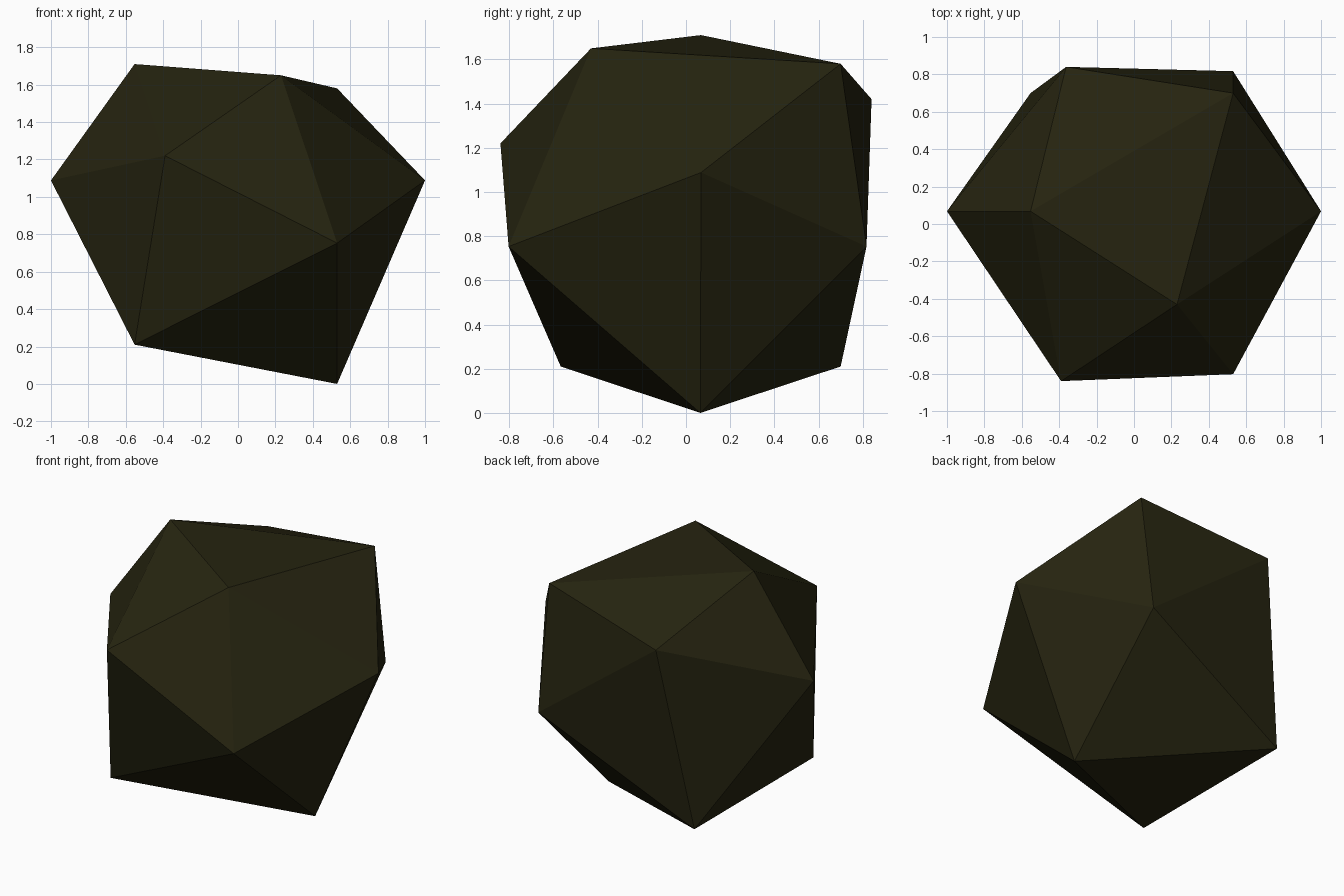
import bpy, bmesh

if "Cube" in bpy.data.objects:
    bpy.data.objects.remove(bpy.data.objects["Cube"])

# Faceted rock: a distorted icosahedron lying on its x axis,
# made of two tips and two staggered five-point rings.
left_tip, right_tip = (-1.0, 0.068, 1.088), (1.0, 0.068, 1.088)
left_ring = [(-0.553, 0.068, 1.71), (-0.39, -0.84, 1.22), (-0.553, -0.567, 0.21),
             (-0.553, 0.70, 0.21), (-0.363, 0.84, 1.42)]
right_ring = [(0.23, -0.43, 1.65), (0.53, -0.803, 0.753), (0.53, 0.065, 0.0),
              (0.53, 0.817, 0.753), (0.53, 0.70, 1.58)]

bm = bmesh.new()
tip_l, tip_r = bm.verts.new(left_tip), bm.verts.new(right_tip)
l = [bm.verts.new(p) for p in left_ring]
r = [bm.verts.new(p) for p in right_ring]

# Caps at both tips and a zigzag band between the rings
for i in range(5):
    j = (i + 1) % 5
    bm.faces.new((tip_l, l[j], l[i]))
    bm.faces.new((tip_r, r[i], r[j]))
    bm.faces.new((l[i], l[j], r[i]))
    bm.faces.new((l[j], r[j], r[i]))
bmesh.ops.recalc_face_normals(bm, faces=bm.faces)

mesh = bpy.data.meshes.new("rock")
bm.to_mesh(mesh)
bm.free()

# Dark olive stone
stone = bpy.data.materials.new("dark olive stone")
stone.diffuse_color = (0.0190, 0.0175, 0.0050, 1.0)
stone.use_nodes = True
stone.node_tree.nodes["Principled BSDF"].inputs["Base Color"].default_value = stone.diffuse_color
mesh.materials.append(stone)

rock = bpy.data.objects.new("rock", mesh)
bpy.context.collection.objects.link(rock)
